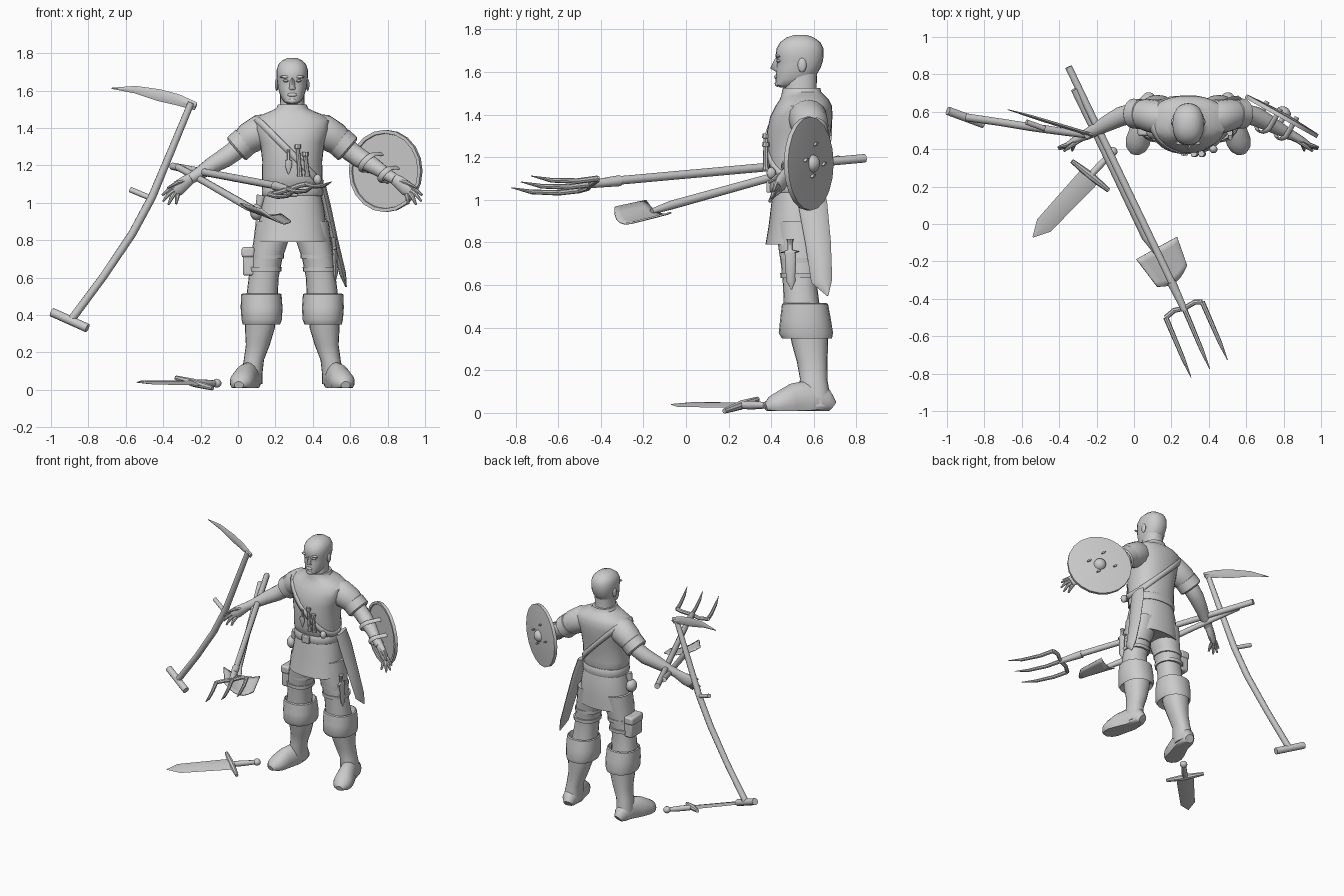
import bpy, bmesh, math
from mathutils import Vector as V

grey = bpy.data.materials.new("plain_grey")
grey.diffuse_color = (0.6, 0.6, 0.6, 1)
CX = 0.29  # body centre line


def add(name, verts, faces, angle=40):
    me = bpy.data.meshes.new(name)
    me.from_pydata([tuple(v) for v in verts], [], faces)
    bm = bmesh.new()
    bm.from_mesh(me)
    bmesh.ops.recalc_face_normals(bm, faces=bm.faces)
    bm.to_mesh(me)
    bm.free()
    me.materials.append(grey)
    me.shade_smooth()
    me.set_sharp_from_angle(angle=math.radians(angle))
    ob = bpy.data.objects.new(name, me)
    bpy.context.collection.objects.link(ob)
    return ob


def skin(name, rings, angle=40):
    n = len(rings[0])
    faces = [(i*n+j, i*n+(j+1) % n, (i+1)*n+(j+1) % n, (i+1)*n+j)
             for i in range(len(rings)-1) for j in range(n)]
    faces += [tuple(range(n)), tuple(range((len(rings)-1)*n, len(rings)*n))]
    return add(name, [v for r in rings for v in r], faces, angle)


def ring_pt(row, a, grow=0, power=0.88):
    z, cx, rx, y0, y1 = row
    c, s = math.cos(a), math.sin(a)
    f = lambda t: math.copysign(abs(t)**power, t)
    return V((cx+(rx+grow)*f(c), (y0+y1)/2+((y1-y0)/2+grow)*f(s), z))


def loft(name, rows, n=24, grow=0):
    """Stack of level sections: height, centre x, half width, front y, back y."""
    return skin(name, [[ring_pt(r, math.tau*i/n, grow) for i in range(n)] for r in rows])


def tube(name, pts, radii, n=10, ref=(0, 0, 1), axis=None, floor=None):
    """Tube along points; each radius is one number or (along ref, across)."""
    pts = [V(p) for p in pts]
    if not isinstance(radii, list):
        radii = [radii]*len(pts)
    rings = []
    for i, p in enumerate(pts):
        t = V(axis) if axis else pts[min(i+1, len(pts)-1)]-pts[max(i-1, 0)]
        t.normalize()
        b = V(ref)-t*V(ref).dot(t)
        if b.length < 0.05:
            b = V((0, 1, 0))-t*t.y
        b.normalize()
        c = t.cross(b)
        ra, rb = radii[i] if isinstance(radii[i], tuple) else (radii[i], radii[i])
        ring = [p+b*ra*math.cos(math.tau*k/n)+c*rb*math.sin(math.tau*k/n) for k in range(n)]
        if floor is not None:
            for v in ring:
                v.z = max(v.z, floor)
        rings.append(ring)
    return skin(name, rings)


def ball(name, c, r, n=12):
    steps = [math.pi*(i+0.15)/6.3 for i in range(7)]
    return skin(name, [[V((c[0]+r[0]*math.sin(s)*math.cos(math.tau*k/n),
                           c[1]+r[1]*math.sin(s)*math.sin(math.tau*k/n),
                           c[2]+r[2]*math.cos(s))) for k in range(n)] for s in steps])


def box(name, c, size, bevel=0.012):
    v = [(c[0]+x*size[0]/2, c[1]+y*size[1]/2, c[2]+z*size[2]/2)
         for z in (-1, 1) for x, y in ((-1, -1), (1, -1), (1, 1), (-1, 1))]
    ob = add(name, v, [(0, 1, 2, 3), (4, 5, 6, 7)]+[(i, (i+1) % 4, (i+1) % 4+4, i+4) for i in range(4)])
    m = ob.modifiers.new("bevel", 'BEVEL')
    m.width, m.segments = bevel, 2


# Head and neck
head = loft("head", [(1.528, CX, .025, .44, .50), (1.54, CX, .045, .421, .54), (1.565, CX, .06, .42, .59),
                     (1.59, CX, .07, .423, .615), (1.62, CX, .077, .424, .632), (1.65, CX, .081, .428, .642),
                     (1.675, CX, .084, .42, .646), (1.71, CX, .084, .425, .645), (1.74, CX, .074, .442, .63),
                     (1.762, CX, .052, .472, .60), (1.774, CX, .024, .51, .565)])
loft("neck", [(1.42, CX, .075, .46, .63), (1.50, CX, .066, .46, .612), (1.59, CX, .064, .475, .615)])
add("nose", [(CX, .42, 1.667), (CX, .395, 1.617), (CX-.019, .426, 1.605), (CX+.019, .426, 1.605),
             (CX-.01, .43, 1.665), (CX+.01, .43, 1.665), (CX, .42, 1.602)],
    [(0, 1, 2, 4), (0, 5, 3, 1), (1, 6, 2), (1, 3, 6), (0, 4, 5)], 80)
ball("lips", (CX, .424, 1.577), (.026, .010, .011))
ball("chin", (CX, .43, 1.545), (.026, .014, .015))
for s in (-1, 1):
    ball("ear", (CX+s*.082, .545, 1.632), (.010, .021, .034))
    ball("eye", (CX+s*.033, .436, 1.652), (.016, .012, .008))
    ball("brow", (CX+s*.036, .432, 1.673), (.03, .011, .008))

# Tunic, belt and skirt
torso = [(1.02, CX, .15, .41, .65), (1.07, CX, .146, .415, .645), (1.10, CX, .16, .395, .655),
         (1.14, CX, .162, .388, .655), (1.22, CX, .16, .384, .665), (1.32, CX, .172, .38, .68),
         (1.39, CX, .20, .395, .688), (1.44, CX, .205, .42, .685), (1.47, CX, .165, .44, .67),
         (1.49, CX, .115, .447, .65), (1.505, CX, .085, .45, .635), (1.525, CX, .077, .455, .63)]
loft("tunic", torso, 32)
loft("belt", [(1.035, CX, .158, .398, .658), (1.045, CX, .163, .393, .662),
              (1.08, CX, .162, .394, .66), (1.09, CX, .157, .4, .655)], 32)
loft("skirt", [(1.05, CX, .152, .41, .65), (.98, CX, .168, .4, .663), (.88, CX, .182, .388, .668),
               (.79, CX, .196, .373, .668), (.797, CX, .18, .39, .652)], 32)
box("buckle", (CX, .388, 1.062), (.06, .02, .055), .005)


def torso_row(z):
    z = min(max(z, torso[0][0]), torso[-1][0])
    for a, b in zip(torso, torso[1:]):
        if z <= b[0]:
            f = (z-a[0])/(b[0]-a[0])
            return [p+(q-p)*f for p, q in zip(a, b)]


# Shoulder strap wrapped on a slanted plane around the tunic
strap, N = [], 40
for dz in (-.024, .024):
    for i in range(N):
        a, z = math.tau*i/N, 1.3
        for _ in range(40):
            z = .6*z+.4*(1.455+dz-(ring_pt(torso_row(z), a).x-.1)*1.03)
        strap.append(ring_pt(torso_row(z), a, .008))
ob = add("shoulder_strap", strap, [(i, (i+1) % N, (i+1) % N+N, i+N) for i in range(N)])
ob.modifiers.new("thick", 'SOLIDIFY').thickness = .012

# Chest tools and belt pouches
tube("chest_knife", [(.27, .372, 1.285), (.27, .372, 1.23), (.27, .372, 1.225), (.27, .372, 1.2), (.27, .376, 1.15)],
     [.009, .009, (.02, .008), (.02, .008), .002], 8, (1, 0, 0))
for x, top in ((.32, 1.31), (.36, 1.27)):
    tube("chest_tube", [(x, .376, top), (x, .374, top-.02), (x, .374, top-.022), (x+.01, .374, 1.16), (x+.01, .374, 1.14)],
         [.017, .017, .011, .012, .016], 8, (1, 0, 0))
ball("flask", (.425, .40, 1.125), (.022, .022, .028))
ball("belt_pouch", (.10, .50, .95), (.036, .045, .045))
tube("pouch_neck", [(.112, .50, .98), (.125, .50, 1.04)], [.018, .025])

# Limbs, built on the low x side and mirrored across the body
for s in (1, -1):
    P = lambda *ps: [(p[0] if s > 0 else 2*CX-p[0], p[1], p[2]) for p in ps]
    L = lambda rows: [(r[0], r[1] if s > 0 else 2*CX-r[1], *r[2:]) for r in rows]
    tube("sleeve", P((.20, .56, 1.41), (.13, .57, 1.385), (.06, .585, 1.345), (.01, .59, 1.305)),
         [.07, .092, .085, .068], 16)
    tube("sleeve_cuff", P((.045, .588, 1.335), (.04, .588, 1.33), (-.005, .59, 1.29), (-.012, .59, 1.284), (.01, .59, 1.305)),
         [.07, .08, .08, .07, .055], 16, axis=P((-.7, 0, -.6))[0] if s > 0 else (.7, 0, -.6))
    tube("arm", P((.05, .588, 1.34), (-.02, .588, 1.275), (-.07, .575, 1.24), (-.14, .54, 1.2), (-.21, .502, 1.155), (-.26, .475, 1.125)),
         [.055, .054, .053, .045, .034, .029], 14)
    tube("palm", P((-.245, .485, 1.135), (-.28, .466, 1.11), (-.32, .443, 1.078), (-.345, .43, 1.06)),
         [(.028, .027), (.036, .025), (.042, .022), (.034, .016)], 12)
    for base, tip in (((-.33, .432, 1.09), (-.405, .41, 1.04)), ((-.34, .43, 1.07), (-.40, .40, 1.008)),
                      ((-.335, .432, 1.055), (-.372, .392, .99)), ((-.322, .437, 1.042), (-.33, .392, .995)),
                      ((-.275, .46, 1.12), (-.375, .39, 1.08))):
        mid = [(a+b)/2 for a, b in zip(base, tip)]
        mid[2] += .008
        tube("finger", P(base, mid, tip), [.013, .012, .006], 8)
    loft("thigh", L([(.9, .19, .095, .43, .65), (.8, .177, .094, .43, .64), (.7, .152, .085, .445, .625),
                     (.6, .137, .08, .455, .615), (.48, .127, .085, .46, .63)]), 20)
    loft("boot_cuff", L([(.47, .125, .085, .47, .645), (.515, .125, .1, .458, .658), (.51, .125, .108, .45, .667),
                         (.44, .126, .112, .442, .68), (.375, .127, .108, .435, .69), (.35, .125, .1, .45, .685),
                         (.37, .122, .08, .48, .67)]), 20)
    loft("boot_shaft", L([(.42, .122, .085, .48, .67), (.33, .117, .08, .495, .667), (.24, .106, .064, .52, .664),
                          (.16, .085, .054, .535, .663), (.09, .075, .056, .525, .675), (.03, .075, .055, .55, .68)]), 20)
    tube("boot_foot", P((.083, .685, .03), (.077, .66, .05), (.068, .58, .06), (.038, .50, .052), (.02, .44, .04),
                        (.01, .40, .032), (.005, .375, .025)),
         [(.03, .03), (.06, .05), (.095, .055), (.085, .062), (.062, .067), (.045, .053), (.02, .025)], 18, floor=.01)

# Leg gear
box("leg_pouch", (.058, .54, .685), (.065, .13, .15))
box("leg_pouch_flap", (.054, .54, .735), (.07, .137, .055))
for z, cx in ((.645, .143), (.715, .156)):
    loft("leg_strap", [(z-.012, cx, .09, .443, .632), (z+.012, cx, .091, .442, .633)], 20)
    loft("dagger_strap", [(z-.012, 2*CX-cx, .09, .443, .632), (z+.012, 2*CX-cx, .091, .442, .633)], 20)
tube("leg_dagger", [(.512, .488, .815), (.512, .488, .80), (.514, .488, .765), (.515, .488, .755), (.517, .489, .75),
                    (.522, .492, .62), (.52, .495, .58)],
     [.017, .012, .012, (.046, .014), (.026, .013), (.022, .012), .002], 8, (0, 1, 0))

# Scabbard
tube("scabbard", [(.45, .575, 1.09), (.475, .595, .98), (.515, .62, .80), (.56, .637, .62), (.578, .665, .55)],
     [(.06, .02), (.068, .022), (.06, .02), (.05, .018), (.004, .004)], 8, (0, 1, 0))

# Round shield with centre boss and arm straps
c, nrm = V((.79, .577, 1.17)), V((.487, .873, 0))
tube("shield", [c+nrm*o for o in (-.004, -.012, -.012, .01, .012, .022)], [.20, .202, .22, .22, .205, .04], 20, axis=nrm)
tube("shield_boss", [c+nrm*o for o in (.012, .035, .048, .053)], [.045, .038, .022, .006], 14, axis=nrm)
for p, r in ((V((.70, .548, 1.215)), .062), (V((.795, .50, 1.15)), .05)):
    side = V((.45, -.25, .6)).normalized()
    arch = [p+side*r*math.cos(t)+nrm*(.10 if t in (0, math.pi) else -r*math.sin(t))
            for t in [math.pi*i/8 for i in range(9)]]
    tube("shield_strap", arch, (.016, .006), 8, (.77, -.43, -.5))

# Scythe
tube("scythe_shaft", [(-.895, .57, .37), (-.72, .545, .605), (-.565, .52, .835), (-.46, .505, 1.03), (-.36, .49, 1.27), (-.25, .475, 1.535)],
     [.022, .021, .022, .022, .02, .018])
tube("scythe_crossbar", [(-.995, .605, .415), (-.805, .535, .33)], .024)
tube("scythe_grip", [(-.575, .545, 1.07), (-.455, .502, 1.02)], .015)
tube("scythe_blade", [(-.225, .475, 1.515), (-.32, .505, 1.55), (-.42, .535, 1.575), (-.55, .575, 1.605), (-.675, .612, 1.612)],
     [(.022, .012), (.03, .01), (.032, .01), (.02, .008), (.003, .002)], 4)

# Pitchfork
tube("fork_handle", [(-.35, .84, 1.195), (.235, -.38, 1.085)], .02)
tube("fork_socket", [(.20, -.31, 1.09), (.27, -.46, 1.072)], [.026, .018])
tube("fork_bar", [(.17, -.50, 1.045), (.215, -.462, 1.055), (.27, -.45, 1.072), (.325, -.418, 1.092), (.365, -.417, 1.10)], .014, 8)
for bx, by, bz, tx, ty in ((.17, -.5, 1.045, .305, -.82), (.27, -.455, 1.072, .405, -.775), (.365, -.417, 1.1, .5, -.727)):
    q = lambda f, dz: (bx+(tx-bx)*f, by+(ty-by)*f, bz+dz)
    tube("fork_tine", [q(0, 0), q(.3, -.012), q(.7, -.008), q(1, .012)], [.014, .013, .011, .002], 8)

# Shovel
tube("shovel_handle", [(-.32, .72, 1.19), (-.17, .41, 1.108), (.06, -.07, .975), (.125, -.16, .945)], [.019, .019, .021, .014])
A, B, C, D = V((.015, -.187, 1.0)), V((.23, -.07, .944)), V((.14, -.35, .965)), V((.29, -.24, .90))
grid = []
for i in range(7):
    for j in range(7):
        u, v = j/6, i/6
        e = (2*u-1)**2
        w = v*(1.1-.2*e)
        grid.append(A.lerp(B, u).lerp(C.lerp(D, u), w)-V((0, 0, .03*(1-e))))
ob = add("shovel_blade", grid, [(i*7+j, i*7+j+1, i*7+j+8, i*7+j+7) for i in range(6) for j in range(6)])
ob.modifiers.new("thick", 'SOLIDIFY').thickness = .008

# Sword lying on the ground
tip, end, across = V((-.54, -.07, .04)), V((-.096, .406, .035)), V((-.175, .14, .05))
at = lambda f: tip.lerp(end, f)
tube("sword_blade", [at(0), at(.13), at(.69)], [(.003, .002), (.05, .008), (.06, .012)], 4, across)
g = at(.69)
tube("sword_guard", [g-across*.56, g-across*.35, g, g+across*.35, g+across*.56], [.012, .016, .022, .016, .012], 8, (0, 0, 1))
tube("sword_grip", [at(.68), at(.8), at(.93)], [.018, .02, .015], 10)
ball("sword_pommel", at(.96), (.026, .026, .024))
